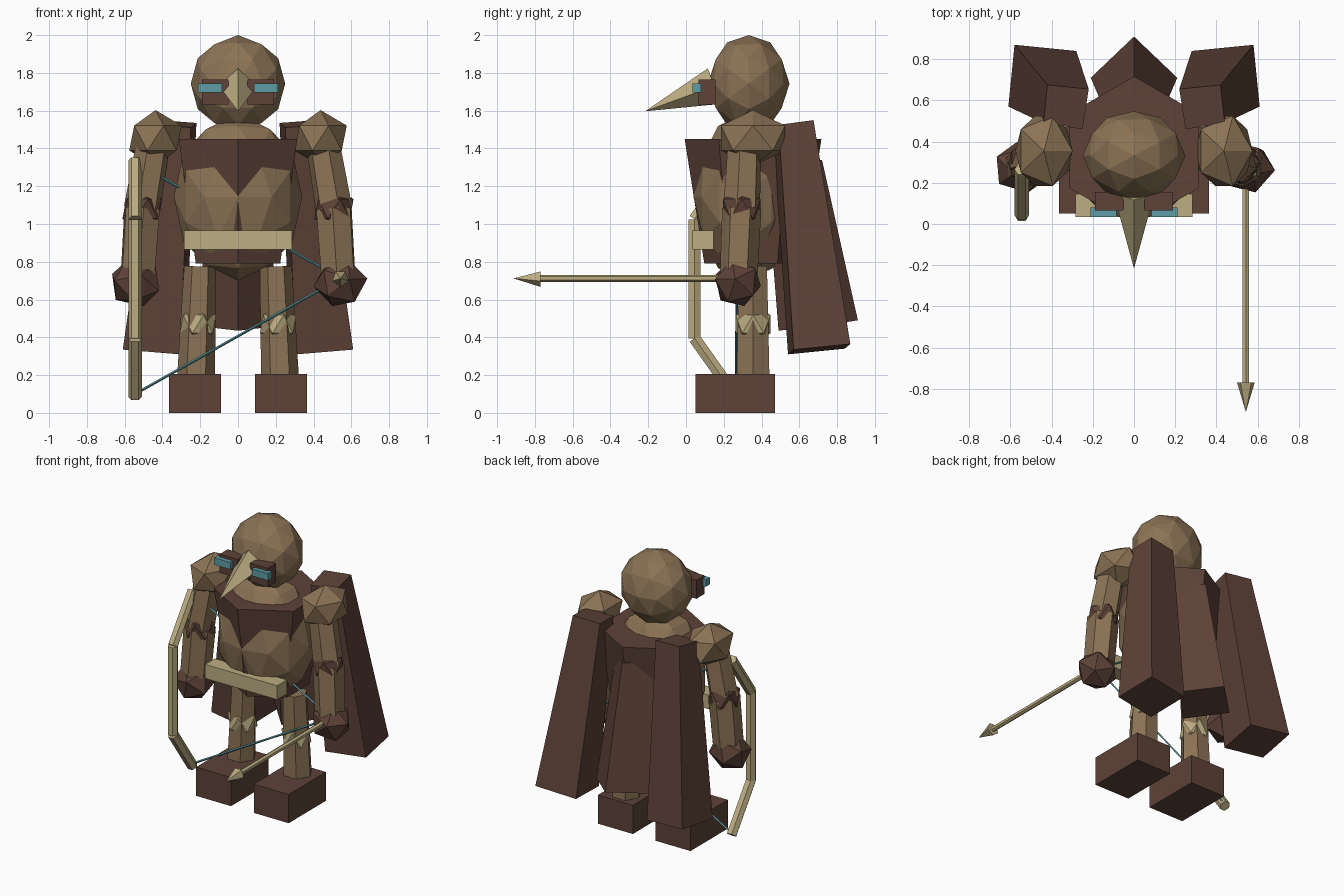
import bpy, bmesh, math
from mathutils import Vector, Matrix, Euler

if "Cube" in bpy.data.objects:
    bpy.data.objects.remove(bpy.data.objects["Cube"])


def material(name, r, g, b):
    lin = lambda c: ((c / 255 + 0.055) / 1.055) ** 2.4
    m = bpy.data.materials.new(name)
    m.diffuse_color = (lin(r), lin(g), lin(b), 1)
    m.use_nodes = True
    m.node_tree.nodes["Principled BSDF"].inputs["Base Color"].default_value = m.diffuse_color
    return m


TAN = material("tan", 139, 115, 85)
BROWN = material("dark_brown", 93, 66, 56)
CREAM = material("cream", 188, 173, 130)
TEAL = material("teal", 95, 158, 165)


def finish(name, bm, mat):
    bmesh.ops.recalc_face_normals(bm, faces=bm.faces)
    me = bpy.data.meshes.new(name)
    bm.to_mesh(me)
    bm.free()
    me.materials.append(mat)
    ob = bpy.data.objects.new(name, me)
    bpy.context.collection.objects.link(ob)
    return ob


def box(name, lo, hi, mat):
    bm = bmesh.new()
    lo, hi = Vector(lo), Vector(hi)
    bmesh.ops.create_cube(bm, size=1, matrix=Matrix.Translation((lo + hi) / 2)
                          @ Matrix.Diagonal((*(hi - lo), 1)))
    return finish(name, bm, mat)


def ico(name, center, radii, mat, detail=1, rot=Matrix.Identity(4)):
    bm = bmesh.new()
    bmesh.ops.create_icosphere(bm, subdivisions=detail, radius=1,
                               matrix=Matrix.Translation(center) @ Matrix.Diagonal((*radii, 1)) @ rot)
    return finish(name, bm, mat)


def loft(name, rings, mat):
    """Closed solid through rings of equal point count."""
    bm = bmesh.new()
    vs = [[bm.verts.new(p) for p in ring] for ring in rings]
    n = len(vs[0])
    for a, b in zip(vs, vs[1:]):
        for i in range(n):
            j = (i + 1) % n
            bm.faces.new((a[i], a[j], b[j], b[i]))
    bm.faces.new(vs[0])
    bm.faces.new(vs[-1])
    return finish(name, bm, mat)


def ring(center, r, n, start=-90, q=None):
    pts = []
    for i in range(n):
        a = math.radians(start + 360 * i / n)
        p = Vector((r * math.cos(a), r * math.sin(a), 0))
        pts.append(Vector(center) + (q @ p if q else p))
    return pts


def rod(name, a, b, r0, r1, n, mat, start=-90):
    """Tapered prism from point a to point b."""
    q = (Vector(b) - Vector(a)).to_track_quat('Z', 'Y')
    return loft(name, [ring(a, r0, n, start, q), ring(b, r1, n, start, q)], mat)


# Rotation putting an edge midpoint at the pole, so spheres are symmetric
EDGE_UP = Matrix.Rotation(math.pi / 2, 4, 'Z') @ Matrix.Rotation(math.radians(-31.717), 4, 'Y')

# Head and beak
ico("head", (0, 0.332, 1.743), (0.25, 0.216, 0.257), TAN, 2, EDGE_UP)
rod("beak", (0, 0.15, 1.73), (0, -0.213, 1.598), 0.1, 0.001, 4, CREAM)

# Torso with flared vest and belt
ico("body", (0, 0.315, 1.143), (0.34, 0.275, 0.443), TAN, 2, EDGE_UP)
loft("vest", [ring((0, 0.355, 0.79), 0.258, 6), ring((0, 0.355, 1.45), 0.362, 6)], BROWN)
box("belt", (-0.285, 0.035, 0.865), (0.285, 0.145, 0.965), CREAM)

for s, side in ((-1, "left"), (1, "right")):
    # Goggles
    def mbox(name, x0, x1, y0, y1, z0, z1, mat):
        return box(f"{side}_{name}", (min(s * x0, s * x1), y0, z0),
                   (max(s * x0, s * x1), y1, z1), mat)
    mbox("goggle", 0.05, 0.19, 0.065, 0.155, 1.632, 1.765, BROWN)
    mbox("lens", 0.085, 0.212, 0.035, 0.08, 1.695, 1.745, TEAL)

    # Boot and leg
    mbox("boot", 0.09, 0.365, 0.05, 0.47, 0, 0.205, BROWN)
    hip, knee, ankle = (s * 0.2, 0.355, 0.775), (s * 0.212, 0.355, 0.47), (s * 0.222, 0.355, 0.19)
    rod(f"{side}_thigh", hip, knee, 0.085, 0.093, 6, TAN)
    rod(f"{side}_shin", knee, ankle, 0.093, 0.1, 6, TAN)
    ico(f"{side}_knee", knee, (0.108,) * 3, CREAM)

    # Arm
    shoulder, elbow, wrist = (s * 0.45, 0.31, 1.42), (s * 0.508, 0.295, 1.08), (s * 0.53, 0.28, 0.74)
    ico(f"{side}_shoulder", (s * 0.437, 0.355, 1.455), (0.155, 0.2, 0.148), TAN)
    rod(f"{side}_upper_arm", shoulder, elbow, 0.092, 0.1, 6, TAN)
    rod(f"{side}_forearm", elbow, wrist, 0.104, 0.1, 6, TAN)
    ico(f"{side}_elbow", elbow, (0.116,) * 3, BROWN)
    ico(f"{side}_hand", (s * 0.542, 0.275, 0.69), (0.145, 0.13, 0.135), BROWN, 1,
        Euler((0.25, s * 0.3, 0)).to_matrix().to_4x4())

    # Outer cape panel
    bottom = [(0.61, 0.57, 0.335), (0.31, 0.54, 0.31), (0.28, 0.84, 0.34), (0.58, 0.87, 0.365)]
    top = [(0.44, 0.49, 1.525), (0.25, 0.46, 1.51), (0.22, 0.655, 1.535), (0.42, 0.675, 1.55)]
    loft(f"{side}_cape_panel", [[(s * x, y, z) for x, y, z in r] for r in (bottom, top)], BROWN)

# Middle cape panel, a tilted diamond section
loft("middle_cape_panel",
     [[(0, 0.49, 0.435), (0.21, 0.71, 0.46), (0, 0.91, 0.49), (-0.21, 0.71, 0.46)],
      [(0, 0.42, 1.31), (0.15, 0.57, 1.32), (0, 0.72, 1.34), (-0.15, 0.57, 1.32)]], BROWN)

# Bow limbs and grip
bx = -0.545
path = [(bx, 0.265, 0.085), (bx, 0.045, 0.395), (bx, 0.045, 1.025), (bx, 0.265, 1.335)]
for name, a, b in zip(("bow_lower_limb", "bow_grip", "bow_upper_limb"), path, path[1:]):
    rod(name, a, b, 0.036, 0.036, 6, CREAM, 0)

# Bow string drawn to the right hand
nock = (0.543, 0.27, 0.712)
rod("lower_string", (bx, 0.265, 0.1), nock, 0.007, 0.007, 4, TEAL)
rod("upper_string", (bx, 0.265, 1.325), nock, 0.007, 0.007, 4, TEAL)

# Arrow
rod("arrow_shaft", nock, (0.543, -0.8, 0.712), 0.018, 0.018, 6, CREAM)
rod("arrow_tip", (0.543, -0.77, 0.712), (0.543, -0.91, 0.712), 0.045, 0.001, 5, CREAM)
